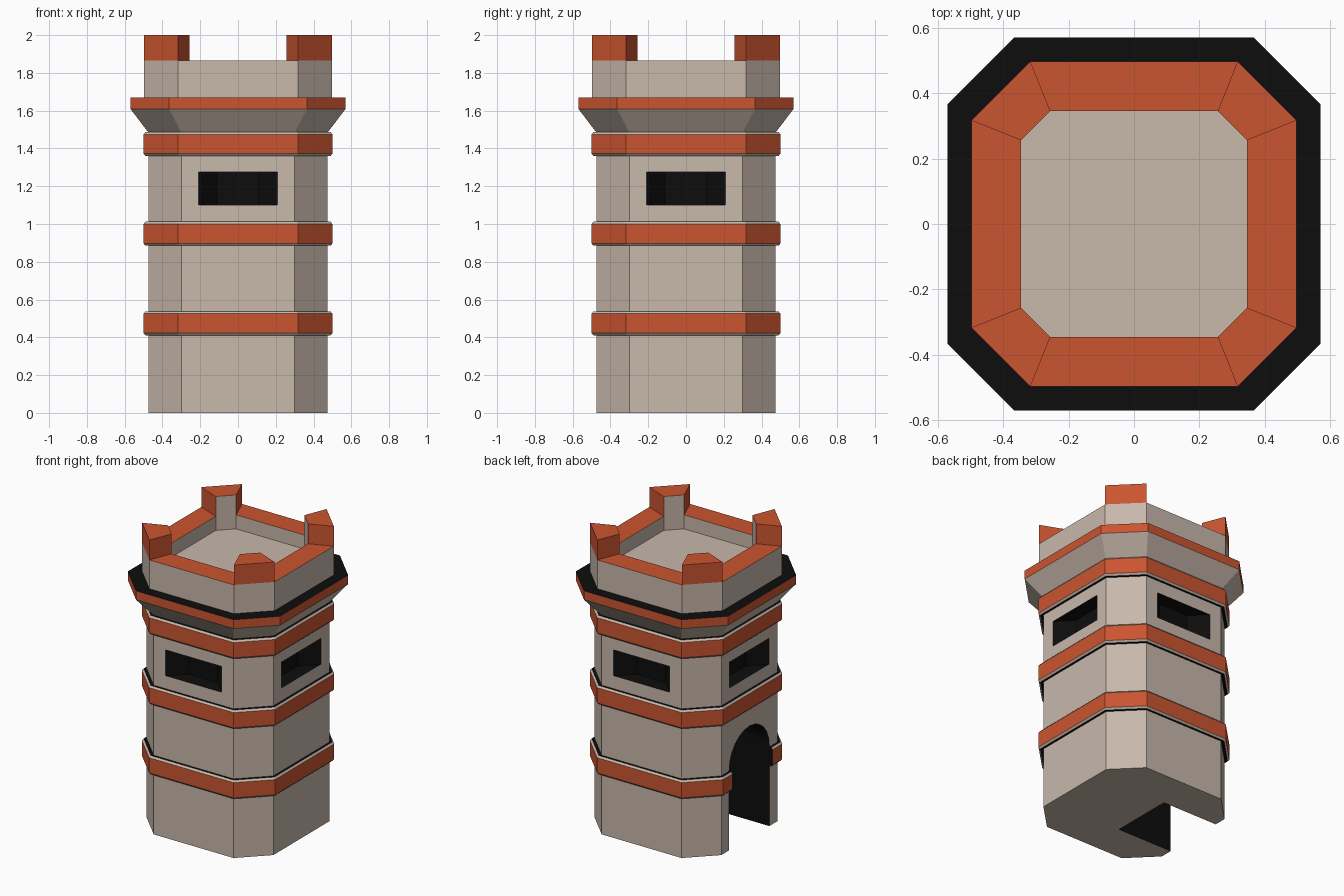
import bpy, bmesh, math

if "Cube" in bpy.data.objects:
    bpy.data.objects.remove(bpy.data.objects["Cube"])


def material(name, rgb):
    m = bpy.data.materials.new(name)
    m.diffuse_color = (*rgb, 1)
    m.use_nodes = True
    m.node_tree.nodes["Principled BSDF"].inputs["Base Color"].default_value = m.diffuse_color
    return m


STONE, TRIM, DARK = 0, 1, 2
MATS = [material("stone", (0.58, 0.48, 0.41)),
        material("trim", (0.60, 0.09, 0.03)),
        material("dark", (0.004, 0.004, 0.004))]


def finish(name, bm):
    bmesh.ops.recalc_face_normals(bm, faces=bm.faces)
    me = bpy.data.meshes.new(name)
    bm.to_mesh(me)
    bm.free()
    for m in MATS:
        me.materials.append(m)
    ob = bpy.data.objects.new(name, me)
    bpy.context.collection.objects.link(ob)
    return ob


def octagon(a, c):
    # square of half-width a with corners cut at c
    return [(c, -a), (a, -c), (a, c), (c, a), (-c, a), (-a, c), (-a, -c), (-c, -a)]


def loft(name, rings, closed=False, bottom=False, top=False):
    # each ring: half-width, corner, height, material of the strip above it
    bm = bmesh.new()
    loops = [[bm.verts.new((x, y, z)) for x, y in octagon(a, c)] for a, c, z, _ in rings]
    n = len(rings)
    for i in range(n if closed else n - 1):
        lo, hi = loops[i], loops[(i + 1) % n]
        for k in range(8):
            j = (k + 1) % 8
            bm.faces.new((lo[k], lo[j], hi[j], hi[k])).material_index = rings[i][3]
    if bottom:
        bm.faces.new(loops[0][::-1])
    if top:
        bm.faces.new(loops[-1])
    return finish(name, bm)


def prism(name, base, offset, mats):
    # extrude an outline; mats gives the material per side
    bm = bmesh.new()
    a = [bm.verts.new(p) for p in base]
    b = [bm.verts.new([p[i] + offset[i] for i in range(3)]) for p in base]
    n = len(base)
    bm.faces.new(a[::-1]).material_index = mats[0]
    bm.faces.new(b).material_index = mats[0]
    for k in range(n):
        j = (k + 1) % n
        bm.faces.new((a[k], a[j], b[j], b[k])).material_index = mats[k]
    return finish(name, bm)


def cut(ob, cutter):
    m = ob.modifiers.new("cut", 'BOOLEAN')
    m.operation, m.solver, m.object = 'DIFFERENCE', 'EXACT', cutter
    cutter.hide_render = True
    cutter.hide_set(True)


# Tower shaft
shaft = loft("tower_shaft", [(.475, .30, 0, STONE), (.475, .30, 1.485, STONE)], bottom=True, top=True)

# Trim bands with bevelled stone edges
bands = []
for i, z in enumerate((.41, .885, 1.36)):
    bands.append(loft(f"trim_band_{i + 1}", [
        (.46, .29, z, DARK), (.49, .311, z, STONE), (.5, .317, z + .012, TRIM),
        (.5, .317, z + .115, STONE), (.49, .311, z + .127, DARK),
        (.46, .29, z + .127, DARK)], closed=True))

# Flared cornice under the battlements
loft("cornice", [(.475, .30, 1.485, STONE), (.57, .366, 1.61, TRIM),
                 (.57, .366, 1.67, DARK), (.497, .317, 1.67, DARK)])

# Parapet with sunken roof floor
loft("parapet", [(.497, .317, 1.67, STONE), (.497, .317, 1.865, TRIM),
                 (.346, .256, 1.865, STONE), (.346, .256, 1.77, STONE)], top=True)

# Corner merlons
for sx in (-1, 1):
    for sy in (-1, 1):
        outline = [(.497, .317), (.317, .497), (.256, .346), (.346, .256)]
        prism("merlon", [(x * sx, y * sy, 1.865) for x, y in outline], (0, 0, .135),
              [TRIM, TRIM, STONE, TRIM])

# Tapered window recesses on all four sides
for k in range(4):
    pts = [(-.23, -.495), (.21 + .02, -.495), (.11, -.375), (-.11, -.375)]
    t = k * math.pi / 2
    c, s = math.cos(t), math.sin(t)
    cut(shaft, prism("window_cutter", [(x * c - y * s, x * s + y * c, 1.10) for x, y in pts],
                     (0, 0, .175), [DARK] * 4))

# Arched doorway on the left side
R, SPRING = .215, .545
arch = [(-R, -.1), (R, -.1)] + [(R * math.cos(math.pi * i / 12), SPRING + R * math.sin(math.pi * i / 12))
                               for i in range(13)]
door = prism("door_cutter", [(-.6, y, z) for y, z in arch], (.54, 0, 0), [DARK] * len(arch))
cut(shaft, door)
cut(bands[0], door)
